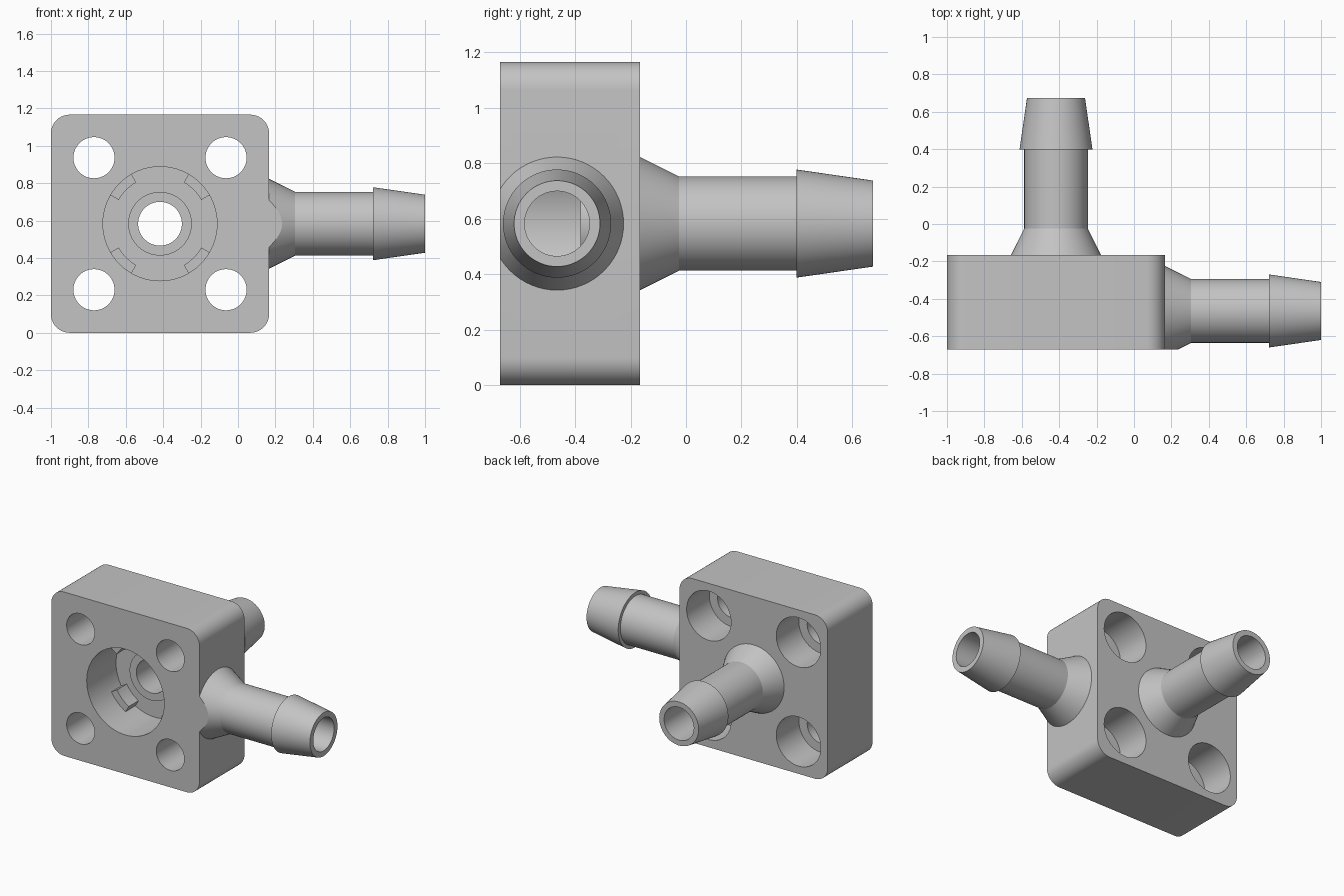
import bpy, bmesh, math
from mathutils import Matrix, Vector

cube = bpy.data.objects.get("Cube")
if cube:
    bpy.data.objects.remove(cube)

grey = bpy.data.materials.new("light grey plastic")
grey.use_nodes = True
GREY = (0.55, 0.55, 0.55, 1)
grey.diffuse_color = GREY
grey.node_tree.nodes["Principled BSDF"].inputs["Base Color"].default_value = GREY

# Main layout
CX, CZ = -0.417, 0.583          # centre of the block face
FRONT, BACK = -0.67, -0.165
HALF = 0.583
PORT_Y = -0.465                 # side port axis
BORE = 0.117
FLOOR, SEAT = -0.34, -0.38
ALONG_Y = Matrix.Rotation(math.radians(-90), 4, 'X')
ALONG_X = Matrix.Rotation(math.radians(90), 4, 'Y')


def finish(name, bm):
    bmesh.ops.recalc_face_normals(bm, faces=bm.faces)
    mesh = bpy.data.meshes.new(name)
    bm.to_mesh(mesh)
    bm.free()
    mesh.materials.append(grey)
    obj = bpy.data.objects.new(name, mesh)
    bpy.context.collection.objects.link(obj)
    return obj


def smooth(obj):
    bpy.ops.object.select_all(action='DESELECT')
    obj.select_set(True)
    bpy.context.view_layer.objects.active = obj
    bpy.ops.object.shade_smooth_by_angle(angle=math.radians(20))


def lathe(profile, matrix, steps=64):
    """Revolve a closed (radius, height) outline about z, then place it."""
    bm = bmesh.new()
    rings = []
    for i in range(steps):
        a = math.tau * i / steps
        rings.append([bm.verts.new((r * math.cos(a), r * math.sin(a), h)) for r, h in profile])
    n = len(profile)
    for i in range(steps):
        p, q = rings[i], rings[(i + 1) % steps]
        for j in range(n):
            k = (j + 1) % n
            bm.faces.new((p[j], p[k], q[k], q[j]))
    bm.transform(matrix)
    return bm


def add_cylinder(bm, radius, start, end):
    """Add a capped cylinder between two points."""
    start, end = Vector(start), Vector(end)
    axis = end - start
    turn = axis.to_track_quat('Z', 'Y').to_matrix().to_4x4()
    bmesh.ops.create_cone(bm, cap_ends=True, segments=64, radius1=radius, radius2=radius,
                          depth=axis.length,
                          matrix=Matrix.Translation((start + end) / 2) @ turn)


# Block with rounded corners along its depth
bm = bmesh.new()
size = Matrix.Diagonal((2 * HALF, BACK - FRONT, 2 * HALF, 1))
bmesh.ops.create_cube(bm, size=1,
                      matrix=Matrix.Translation((CX, (FRONT + BACK) / 2, CZ)) @ size)
depth_edges = [e for e in bm.edges if abs(e.verts[0].co.y - e.verts[1].co.y) > 0.1]
bmesh.ops.bevel(bm, geom=depth_edges, offset=0.1, segments=10, profile=0.5, affect='EDGES')
block = finish("valve_block", bm)

# Cutters: chamber, bores, mounting holes and their counterbores
cuts = [(0.305, (CX, FRONT - 0.1, CZ), (CX, FLOOR, CZ)),
        (BORE, (CX, FLOOR - 0.1, CZ), (CX, BACK + 0.1, CZ)),
        (BORE, (-0.15, PORT_Y, CZ), (0.3, PORT_Y, CZ))]
for sx in (-1, 1):
    for sz in (-1, 1):
        x, z = CX + sx * 0.353, CZ + sz * 0.353
        cuts.append((0.11, (x, FRONT - 0.1, z), (x, BACK + 0.1, z)))
        cuts.append((0.175, (x, -0.42, z), (x, BACK + 0.1, z)))
for radius, start, end in cuts:
    bm = bmesh.new()
    add_cylinder(bm, radius, start, end)
    cutter = finish("hole_cutter", bm)
    cutter.hide_render = True
    mod = block.modifiers.new("hole", 'BOOLEAN')
    mod.operation, mod.solver, mod.object = 'DIFFERENCE', 'EXACT', cutter
    bpy.context.view_layer.objects.active = block
    bpy.ops.object.modifier_apply(modifier=mod.name)
    bpy.data.objects.remove(cutter)
smooth(block)


# Hose barbs: flared root, straight neck, tapered tip, open bore
def barb(length):
    tip = length - 0.277
    return [(BORE, -0.002), (0.241, -0.002), (0.17, 0.14), (0.17, tip),
            (0.195, tip), (0.155, length), (BORE, length)]


back_barb = finish("back_hose_barb", lathe(
    barb(0.84), Matrix.Translation((CX, BACK, CZ)) @ ALONG_Y))
smooth(back_barb)

bm = lathe(barb(0.834), Matrix.Translation((0.166, PORT_Y, CZ)) @ ALONG_X)
# Trim the flare flush with the front face
cut = bmesh.ops.bisect_plane(bm, geom=bm.verts[:] + bm.edges[:] + bm.faces[:],
                             plane_co=(0, FRONT, 0), plane_no=(0, -1, 0), clear_outer=True)
rim = [e for e in cut["geom_cut"] if isinstance(e, bmesh.types.BMEdge)]
bmesh.ops.holes_fill(bm, edges=rim)
smooth(finish("side_hose_barb", bm))

# Raised valve seat around the back bore
seat_height = FLOOR - SEAT
seat = [(BORE, 0), (0.17, 0), (0.17, seat_height + 0.002), (BORE, seat_height + 0.002)]
smooth(finish("valve_seat", lathe(seat, Matrix.Translation((CX, SEAT, CZ)) @ ALONG_Y)))

# Four curved support tabs on the chamber wall
bm = bmesh.new()
for quarter in range(4):
    mid = math.radians(45 + 90 * quarter)
    columns = []
    for i in range(9):
        a = mid + math.radians(-15 + 30 * i / 8)
        columns.append([bm.verts.new((CX + r * math.cos(a), y, CZ + r * math.sin(a)))
                        for r, y in ((0.255, -0.45), (0.307, -0.45),
                                     (0.307, FLOOR + 0.002), (0.255, FLOOR + 0.002))])
    for p, q in zip(columns, columns[1:]):
        for j in range(4):
            k = (j + 1) % 4
            bm.faces.new((p[j], p[k], q[k], q[j]))
    bm.faces.new(columns[0])
    bm.faces.new(columns[-1])
smooth(finish("chamber_tabs", bm))
